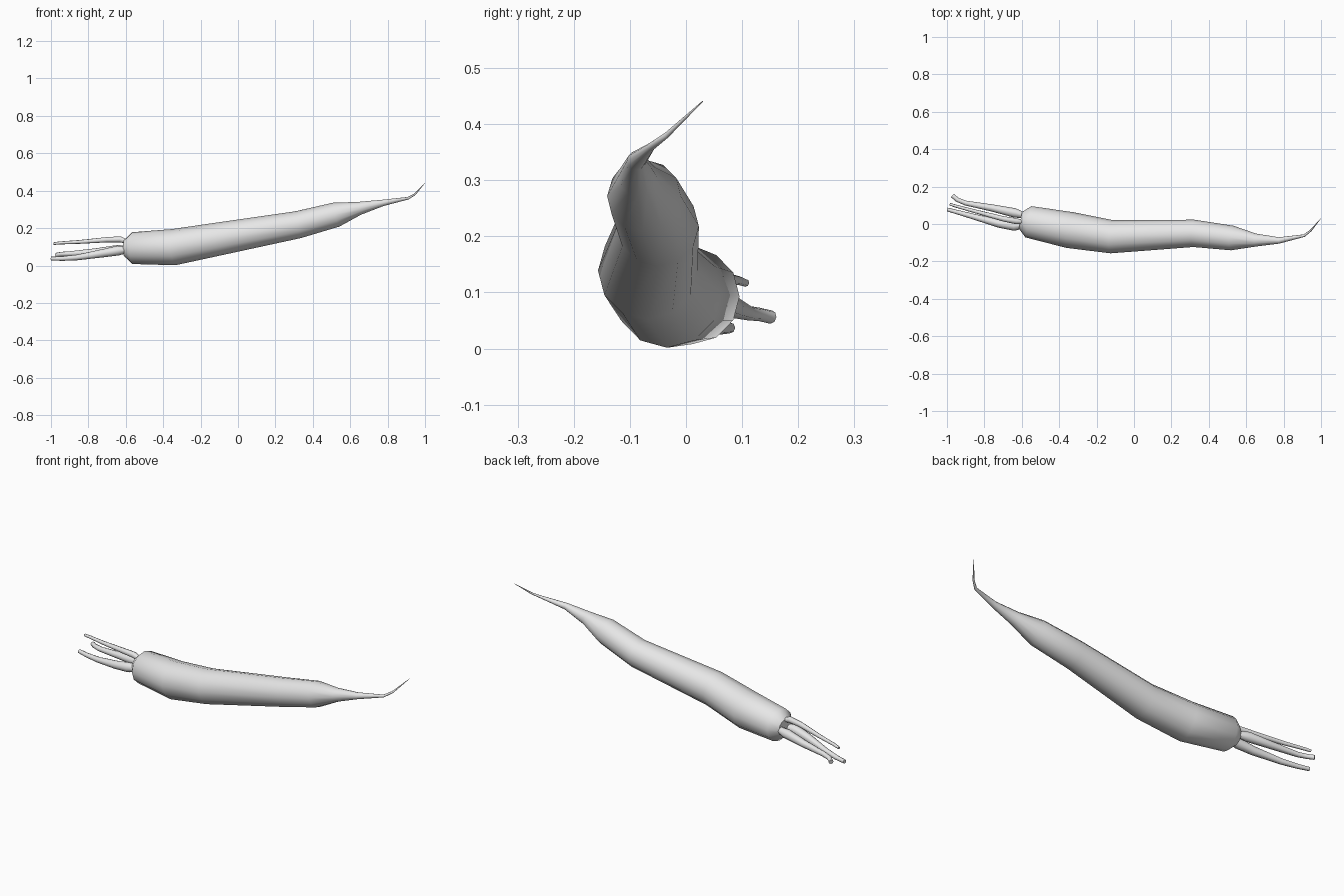
import bpy, bmesh, math
from mathutils import Vector

cube = bpy.data.objects.get("Cube")
if cube:
    bpy.data.objects.remove(cube, do_unlink=True)

grey = bpy.data.materials.new("pale grey")
grey.use_nodes = True
grey.diffuse_color = (0.8, 0.8, 0.8, 1)
grey.node_tree.nodes["Principled BSDF"].inputs["Base Color"].default_value = (0.8, 0.8, 0.8, 1)


def sweep(name, stations, sides, angle):
    """Tapered tube through stations (x, y, z, radius), capped at both ends."""
    bm = bmesh.new()
    pts = [Vector(s[:3]) for s in stations]
    rings = []
    for i, (p, s) in enumerate(zip(pts, stations)):
        # each ring is square to the averaged direction of the path
        before = (p - pts[i - 1]).normalized() if i else Vector()
        after = (pts[i + 1] - p).normalized() if i < len(pts) - 1 else Vector()
        t = (before + after).normalized()
        side = Vector((0, 0, 1)).cross(t).normalized()
        up = t.cross(side)
        ring = []
        for k in range(sides):
            a = 2 * math.pi * k / sides
            ring.append(bm.verts.new(p + s[3] * (math.cos(a) * side + math.sin(a) * up)))
        rings.append(ring)
    for r0, r1 in zip(rings, rings[1:]):
        for k in range(sides):
            n = (k + 1) % sides
            bm.faces.new((r0[k], r0[n], r1[n], r1[k]))
    bm.faces.new(rings[0])
    bm.faces.new(rings[-1])
    bmesh.ops.recalc_face_normals(bm, faces=bm.faces)
    mesh = bpy.data.meshes.new(name)
    bm.to_mesh(mesh)
    bm.free()
    mesh.materials.append(grey)
    obj = bpy.data.objects.new(name, mesh)
    bpy.context.collection.objects.link(obj)
    bpy.ops.object.select_all(action='DESELECT')
    obj.select_set(True)
    bpy.context.view_layer.objects.active = obj
    bpy.ops.object.shade_smooth_by_angle(angle=math.radians(angle))
    return obj


# Root: blunt shoulder, gentle bends, thin curled tail
sweep("root", [
    (-0.607, 0.020, 0.093, 0.045),
    (-0.565, 0.012, 0.093, 0.085),
    (-0.345, -0.032, 0.098, 0.097),
    (-0.120, -0.068, 0.139, 0.089),
    (0.320, -0.050, 0.218, 0.073),
    (0.525, -0.075, 0.272, 0.066),
    (0.650, -0.086, 0.306, 0.035),
    (0.775, -0.088, 0.335, 0.017),
    (0.910, -0.062, 0.360, 0.007),
    (0.945, -0.035, 0.380, 0.005),
    (0.999, 0.030, 0.441, 0.0008),
], 12, 40)

# Three leaf stalks fanning out of the shoulder
sweep("upper_stalk", [
    (-0.585, 0.010, 0.125, 0.010),
    (-0.630, 0.015, 0.140, 0.016),
    (-0.700, 0.028, 0.138, 0.014),
    (-0.850, 0.068, 0.126, 0.010),
    (-0.950, 0.095, 0.121, 0.008),
    (-0.985, 0.106, 0.117, 0.007),
], 8, 50)
sweep("back_stalk", [
    (-0.585, 0.045, 0.088, 0.016),
    (-0.640, 0.060, 0.085, 0.025),
    (-0.760, 0.086, 0.073, 0.019),
    (-0.900, 0.112, 0.063, 0.013),
    (-0.945, 0.130, 0.061, 0.012),
    (-0.970, 0.152, 0.056, 0.012),
], 8, 50)
sweep("front_stalk", [
    (-0.585, -0.008, 0.085, 0.016),
    (-0.640, -0.010, 0.080, 0.026),
    (-0.720, 0.002, 0.066, 0.022),
    (-0.860, 0.040, 0.043, 0.015),
    (-0.940, 0.062, 0.037, 0.012),
    (-0.999, 0.078, 0.037, 0.010),
], 8, 50)
